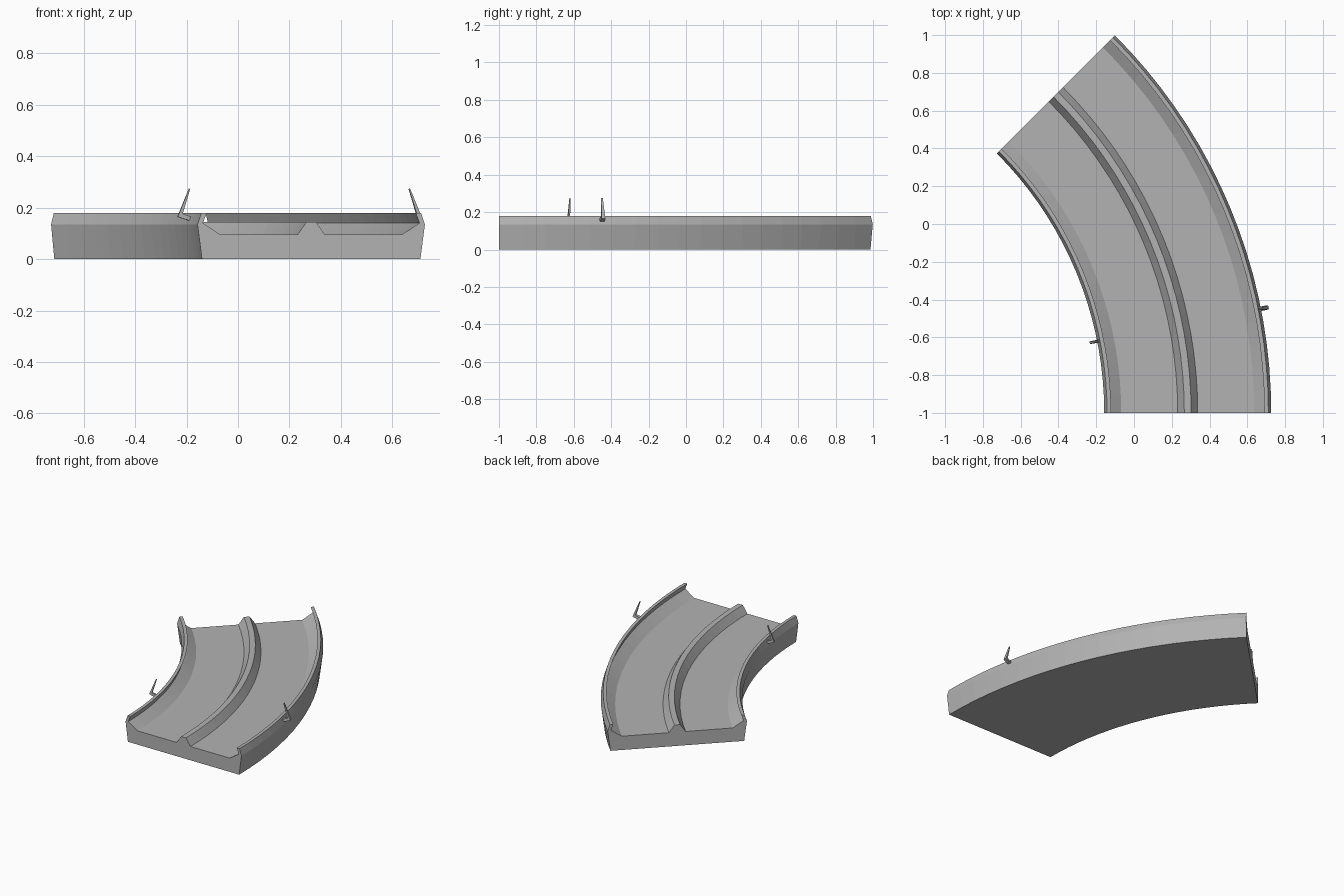
import bpy, bmesh, math

if "Cube" in bpy.data.objects:
    bpy.data.objects.remove(bpy.data.objects["Cube"])

CX, CY = -2.1, -1.0          # centre of the bend
MID = 2.3845                 # radius of the track centre line
SWEEP = math.radians(45)
SEGMENTS = 18

grey = bpy.data.materials.new("dark_grey")
grey.diffuse_color = (0.45, 0.45, 0.45, 1.0)
grey.use_nodes = True
grey.node_tree.nodes["Principled BSDF"].inputs["Base Color"].default_value = grey.diffuse_color


def polar(r, a, z, t=0.0):
    """Point at radius r and angle a, shifted t along the tangent."""
    return (CX + r * math.cos(a) - t * math.sin(a),
            CY + r * math.sin(a) + t * math.cos(a), z)


def make_object(name, rings):
    """Closed solid lofted through rings of equal point count."""
    bm = bmesh.new()
    loops = [[bm.verts.new(p) for p in ring] for ring in rings]
    n = len(loops[0])
    for a, b in zip(loops, loops[1:]):
        for i in range(n):
            j = (i + 1) % n
            bm.faces.new((a[i], a[j], b[j], b[i]))
    bm.faces.new(loops[0][::-1])
    bm.faces.new(loops[-1])
    bmesh.ops.recalc_face_normals(bm, faces=bm.faces)
    mesh = bpy.data.meshes.new(name)
    bm.to_mesh(mesh)
    bm.free()
    mesh.materials.append(grey)
    ob = bpy.data.objects.new(name, mesh)
    bpy.context.collection.objects.link(ob)
    return ob


# Curved track bed: half section with base, rim, sloped shoulder, lane, divider
half = [(0.4245, 0.0), (0.442, 0.135), (0.427, 0.18), (0.406, 0.18),
        (0.421, 0.14), (0.352, 0.095), (0.053, 0.095), (0.018, 0.145)]
section = half + [(-x, z) for x, z in reversed(half)]
make_object("track_bed", [
    [polar(MID + x, SWEEP * s / SEGMENTS, z) for x, z in section]
    for s in range(SEGMENTS + 1)])


# Hooked posts leaning over each rim: offset outward from rim, height, half width
hook = [(-0.010, 0.147, 0.012), (0.030, 0.159, 0.012), (0.045, 0.165, 0.010),
        (0.000, 0.275, 0.005), (-0.004, 0.272, 0.005), (0.026, 0.176, 0.009),
        (-0.010, 0.164, 0.012)]
for name, side, width in (("inner_post", -1, 0.65), ("outer_post", 1, 1.0)):
    make_object(name, [
        [polar(MID + side * (0.4375 + d), SWEEP / 4, z, k * w * width)
         for d, z, w in hook]
        for k in (-1, 1)])
